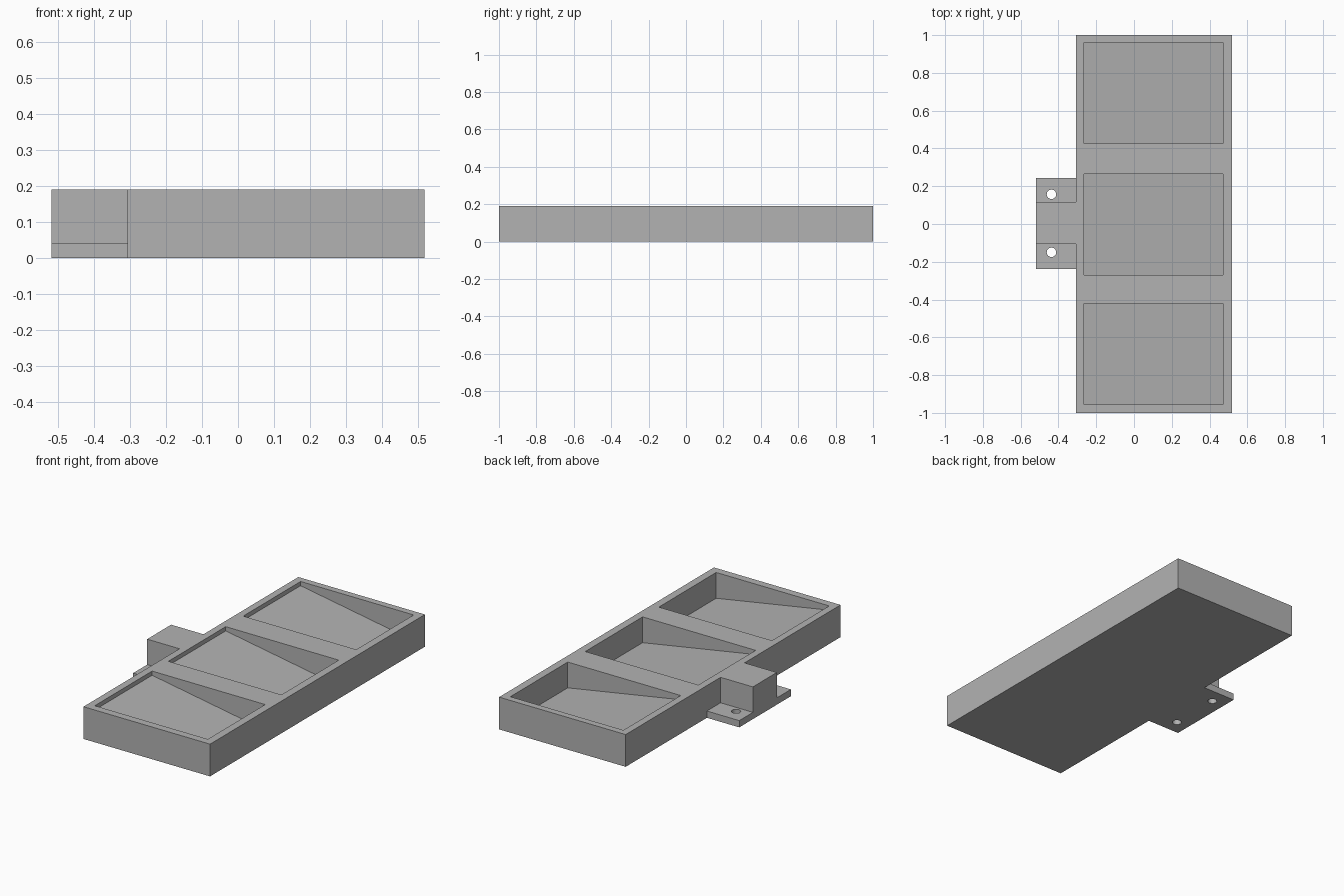
import bpy
import bmesh
from mathutils import Vector

if "Cube" in bpy.data.objects:
    bpy.data.objects.remove(bpy.data.objects["Cube"], do_unlink=True)

HEIGHT = 0.19
FLANGE_TOP = 0.04
EDGE_X = 0.518      # outer extent in x
BODY_X = -0.307     # side of the tray where the mount joins

grey = bpy.data.materials.new("plain grey")
grey.use_nodes = True
colour = (0.45, 0.45, 0.45, 1)
grey.diffuse_color = colour
grey.node_tree.nodes["Principled BSDF"].inputs["Base Color"].default_value = colour


def prism(name, profile, push):
    """Extrude a closed 3D profile along the push vector."""
    bm = bmesh.new()
    face = bm.faces.new([bm.verts.new(p) for p in profile])
    moved = bmesh.ops.extrude_face_region(bm, geom=[face])["geom"]
    verts = [v for v in moved if isinstance(v, bmesh.types.BMVert)]
    bmesh.ops.translate(bm, vec=Vector(push), verts=verts)
    bmesh.ops.recalc_face_normals(bm, faces=bm.faces)
    mesh = bpy.data.meshes.new(name)
    bm.to_mesh(mesh)
    bm.free()
    mesh.materials.append(grey)
    obj = bpy.data.objects.new(name, mesh)
    bpy.context.collection.objects.link(obj)
    return obj


def combine(target, tool, operation):
    """Bake a boolean into the target and remove the tool."""
    mod = target.modifiers.new(operation.lower(), "BOOLEAN")
    mod.operation, mod.solver, mod.object = operation, "EXACT", tool
    graph = bpy.context.evaluated_depsgraph_get()
    baked = bpy.data.meshes.new_from_object(target.evaluated_get(graph))
    target.modifiers.clear()
    target.data = baked
    bpy.data.objects.remove(tool, do_unlink=True)


# Tray body with the full-height mounting block in one outline
outline = [(EDGE_X, -1), (EDGE_X, 1), (BODY_X, 1), (BODY_X, 0.117),
           (-EDGE_X, 0.117), (-EDGE_X, -0.106), (BODY_X, -0.106), (BODY_X, -1)]
tray = prism("compartment_tray", [(x, y, 0) for x, y in outline], (0, 0, HEIGHT))

# Low mounting flange running under the block
flange = prism("mounting_flange",
               [(-EDGE_X, -0.237, 0), (BODY_X + 0.02, -0.237, 0),
                (BODY_X + 0.02, 0.244, 0), (-EDGE_X, 0.244, 0)],
               (0, 0, FLANGE_TOP))
combine(tray, flange, "UNION")

# Three compartments with ramped floors, deepest on the +x side
near, far, shallow, deep = -0.265, 0.472, 0.165, 0.038
for y in (-0.955, -0.27, 0.427):
    ramp = [(near, y, shallow), (far, y, deep), (far, y, 0.3), (near, y, 0.3)]
    combine(tray, prism("compartment_cutter", ramp, (0, 0.534, 0)), "DIFFERENCE")

# Screw holes through the flange
for y in (-0.15, 0.157):
    bpy.ops.mesh.primitive_cylinder_add(vertices=32, radius=0.025, depth=0.2,
                                        location=(-0.437, y, 0.02))
    bpy.context.view_layer.update()
    combine(tray, bpy.context.object, "DIFFERENCE")

# Merge coplanar faces left by the booleans and smooth the hole walls
bm = bmesh.new()
bm.from_mesh(tray.data)
bmesh.ops.remove_doubles(bm, verts=bm.verts, dist=0.0001)
bmesh.ops.dissolve_limit(bm, angle_limit=0.01, verts=bm.verts, edges=bm.edges)
bm.to_mesh(tray.data)
bm.free()
tray.data.materials.clear()
tray.data.materials.append(grey)
for face in tray.data.polygons:
    face.material_index = 0
bpy.ops.object.select_all(action="DESELECT")
tray.select_set(True)
bpy.context.view_layer.objects.active = tray
bpy.ops.object.shade_smooth_by_angle(angle=0.5)
